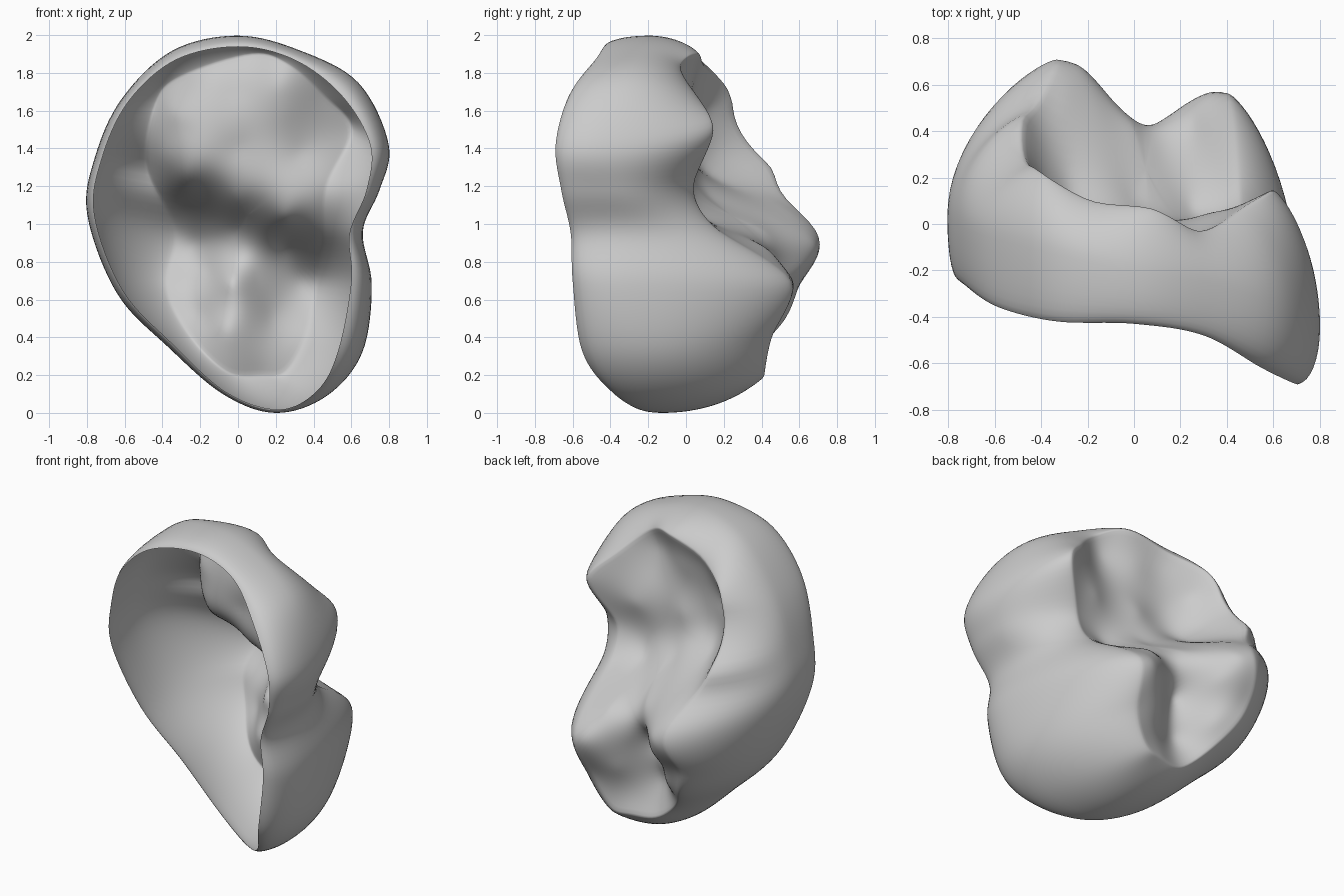
import bpy, bmesh, math
from mathutils import Vector

if "Cube" in bpy.data.objects:
    bpy.data.objects.remove(bpy.data.objects["Cube"])

# Stations round the crown (x, z, y): widest outline, open rim, biting-edge crest
OUTLINE = [(0, 2, -.2), (.33, 1.92, -.25), (.64, 1.75, -.35), (.8, 1.42, -.45), (.75, 1.18, -.4),
           (.66, .96, -.33), (.71, .68, -.33), (.66, .32, -.25), (.47, .09, -.2), (.2, 0, -.12),
           (-.08, .1, 0), (-.37, .35, .08), (-.64, .63, .08), (-.8, 1.05, .05), (-.76, 1.35, 0),
           (-.62, 1.66, -.05), (-.35, 1.92, -.12)]
RIM = [(0, 1.94, -.43), (.3, 1.87, -.48), (.55, 1.68, -.62), (.7, 1.42, -.69), (.68, 1.18, -.66),
       (.59, .95, -.61), (.6, .7, -.6), (.53, .33, -.55), (.42, .12, -.4), (.22, .02, -.22),
       (-.06, .11, -.1), (-.35, .37, -.08), (-.61, .65, -.12), (-.76, 1.05, -.21),
       (-.72, 1.35, -.27), (-.58, 1.65, -.36), (-.33, 1.87, -.42)]
CREST = [(.08, 1.9, .07), (.27, 1.84, -.03), (.45, 1.68, .06), (.6, 1.5, .15), (.47, 1.21, .04),
         (.45, .96, .18), (.41, .7, .56), (.36, .42, .46), (.25, .22, .42), (.12, .2, .4),
         (-.06, .22, .36), (-.26, .42, .46), (-.38, .68, .6), (-.33, .97, .69), (-.48, 1.3, .46),
         (-.43, 1.64, .25), (-.3, 1.78, .16)]
# Cusps, basin and grooves inside the crest
RELIEF = [(0, .97, .41), (0, 1.14, .13), (0, 1.4, .04), (-.28, 1.5, .06), (.25, 1.6, -.02),
          (0, 1.7, .03), (.33, 1.38, .05), (-.28, 1.25, .14), (.25, 1.04, .08), (.33, .7, .57),
          (.1, .72, .43), (-.04, .7, .33), (-.07, .45, .3), (.18, .5, .45), (-.16, .75, .58),
          (-.23, .9, .68), (-.2, .52, .49), (-.16, 1.03, .48), (.25, .88, .42), (.22, 1.74, -.05),
          (-.39, 1.35, .2), (-.36, 1.6, .12), (-.15, 1.78, .06), (-.3, 1.09, .52)]


def solve(a, b):
    """Gaussian elimination with pivoting."""
    n = len(b)
    m = [row + [v] for row, v in zip(a, b)]
    for i in range(n):
        p = max(range(i, n), key=lambda r: abs(m[r][i]))
        m[i], m[p] = m[p], m[i]
        for r in range(i + 1, n):
            f = m[r][i] / m[i][i]
            m[r] = [u - f * v for u, v in zip(m[r], m[i])]
    x = [0] * n
    for i in reversed(range(n)):
        x[i] = (m[i][n] - sum(m[i][j] * x[j] for j in range(i + 1, n))) / m[i][i]
    return x


def kernel(x, z, c):
    return math.hypot(x - c[0], z - c[1]) ** 1.5


KNOTS = CREST + RELIEF
WEIGHTS = solve([[kernel(a[0], a[1], b) for b in KNOTS] for a in KNOTS], [k[2] for k in KNOTS])


def height(x, z):
    return sum(w * kernel(x, z, c) for w, c in zip(WEIGHTS, KNOTS))


def loop_point(pts, t):
    """Closed Catmull-Rom curve, t in 0..1."""
    n = len(pts)
    i = int(t * n)
    f = t * n - i
    a, b, c, d = (Vector(pts[(i + k) % n]) for k in (-1, 0, 1, 2))
    return b + .5 * f * (c - a + f * (2 * a - 5 * b + 4 * c - d + f * (3 * (b - c) + d - a)))


SEG, INNER, UPPER, LOWER = 136, 28, 18, 8
HUB = Vector((.05, 1.05))
bm = bmesh.new()
hub = bm.verts.new((HUB.x, height(*HUB), HUB.y))
columns = []
for s in range(SEG):
    t = s / SEG
    k, m, r = (loop_point(p, t) for p in (CREST, OUTLINE, RIM))
    k.z = height(k.x, k.y)
    col = []
    # biting surface, hub to crest
    for i in range(1, INNER + 1):
        p = HUB.lerp(k.xy, i / INNER)
        col.append((p.x, height(p.x, p.y), p.y))
    # bulging wall, crest to widest outline
    for i in range(1, UPPER + 1):
        a = math.pi / 2 * i / UPPER
        p = k.xy.lerp(m.xy, math.sin(a) ** 1.5)
        col.append((p.x, m.z + (k.z - m.z) * math.cos(a), p.y))
    # wall turning in to the open rim
    for i in range(1, LOWER + 1):
        a = math.pi / 2 * i / LOWER
        p = m.xy.lerp(r.xy, 1 - math.cos(a))
        col.append((p.x, m.z + (r.z - m.z) * math.sin(a), p.y))
    columns.append([bm.verts.new(c) for c in col])

for s in range(SEG):
    a, b = columns[s], columns[(s + 1) % SEG]
    bm.faces.new((hub, a[0], b[0]))
    for i in range(len(a) - 1):
        bm.faces.new((a[i], a[i + 1], b[i + 1], b[i]))

# soften the relief, keeping the rim fixed
soft = [v for v in bm.verts if not v.is_boundary]
for _ in range(3):
    bmesh.ops.smooth_vert(bm, verts=soft, factor=.4, use_axis_x=True, use_axis_y=True, use_axis_z=True)
bm.normal_update()
if hub.normal.y < 0:
    bmesh.ops.reverse_faces(bm, faces=bm.faces[:])
low = min(v.co.z for v in bm.verts)
bmesh.ops.translate(bm, verts=bm.verts[:], vec=(0, 0, -low))

mesh = bpy.data.meshes.new("molar_crown_shell")
bm.to_mesh(mesh)
bm.free()
mesh.shade_smooth()
crown = bpy.data.objects.new("molar_crown_shell", mesh)
bpy.context.collection.objects.link(crown)
